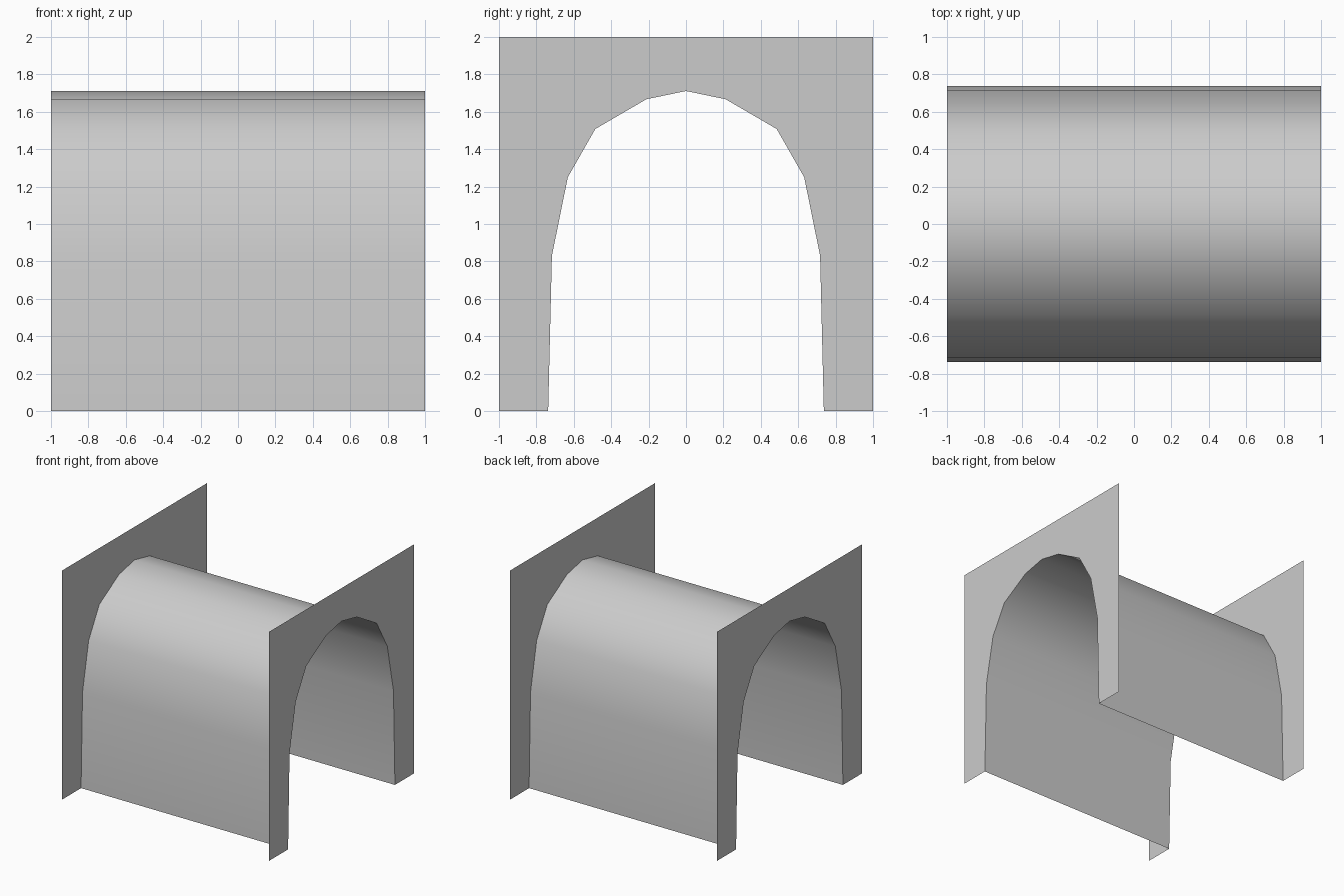
import bpy

if "Cube" in bpy.data.objects:
    bpy.data.objects.remove(bpy.data.objects["Cube"])

# Half of the arch opening, from the foot to the crown (y, z)
half = [(0.737, 0), (0.717, 0.83), (0.632, 1.25), (0.485, 1.508), (0.212, 1.667)]
arch = half + [(0, 1.711)] + [(-y, z) for y, z in reversed(half)]


def add_sheet(name, verts, faces):
    mesh = bpy.data.meshes.new(name)
    mesh.from_pydata(verts, [], faces)
    mesh.update()
    obj = bpy.data.objects.new(name, mesh)
    bpy.context.collection.objects.link(obj)
    return obj


# Smooth tunnel sheet stretched between the two end walls
n = len(arch)
verts = [(x, y, z) for x in (-1, 1) for y, z in arch]
faces = [(i, n + i, n + i + 1, i + 1) for i in range(n - 1)]
vault = add_sheet("tunnel_vault", verts, faces)
vault.data.flip_normals()
if vault.data.polygons[0].normal.y < 0:
    vault.data.flip_normals()
for poly in vault.data.polygons:
    poly.use_smooth = True

# Flat square end walls with the arch cut out
outline = arch + [(-1, 0), (-1, 2), (1, 2), (1, 0)]
for name, x in (("left_end_wall", -1), ("right_end_wall", 1)):
    wall = add_sheet(name, [(x, y, z) for y, z in outline], [range(len(outline))])
    if wall.data.polygons[0].normal.x * x < 0:
        wall.data.flip_normals()
